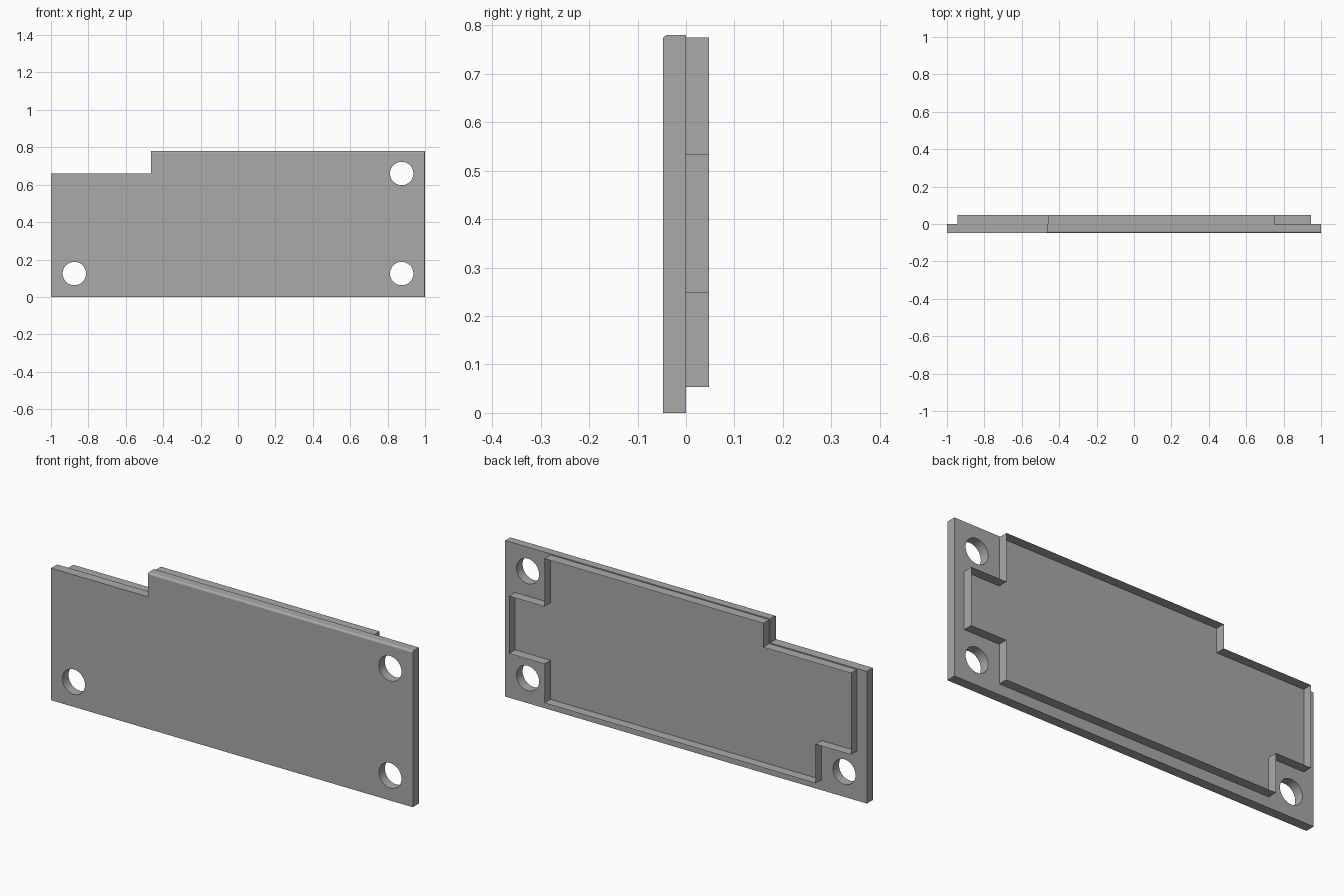
import bpy, bmesh, math

if "Cube" in bpy.data.objects:
    bpy.data.objects.remove(bpy.data.objects["Cube"], do_unlink=True)

THICK = 0.048     # depth of the plate, and of the rim behind it
WALL = 0.045      # width of the rim wall

grey = bpy.data.materials.new("plain grey")
grey.use_nodes = True
grey.diffuse_color = (0.4, 0.4, 0.4, 1)
grey.node_tree.nodes["Principled BSDF"].inputs["Base Color"].default_value = grey.diffuse_color


def outline_face(bm, points, y):
    """Flat face from an (x, z) outline at depth y."""
    return bm.faces.new([bm.verts.new((x, y, z)) for x, z in points])


def extrude_back(bm, depth):
    """Thicken all faces towards the back."""
    result = bmesh.ops.extrude_face_region(bm, geom=bm.faces[:], use_keep_orig=True)
    moved = [g for g in result["geom"] if isinstance(g, bmesh.types.BMVert)]
    bmesh.ops.translate(bm, verts=moved, vec=(0, depth, 0))
    bmesh.ops.recalc_face_normals(bm, faces=bm.faces[:])


def make_object(bm, name):
    mesh = bpy.data.meshes.new(name)
    bm.to_mesh(mesh)
    bm.free()
    mesh.materials.append(grey)
    obj = bpy.data.objects.new(name, mesh)
    bpy.context.collection.objects.link(obj)
    return obj


def activate(obj):
    bpy.ops.object.select_all(action='DESELECT')
    obj.select_set(True)
    bpy.context.view_layer.objects.active = obj


def round_front_edge(bm, radius, test):
    """Round the front edges whose two ends pass the test."""
    edges = [e for e in bm.edges
             if all(v.co.y < -THICK + 0.001 and test(v.co) for v in e.verts)]
    bmesh.ops.bevel(bm, geom=edges, offset=radius, segments=5, profile=0.5, affect='EDGES')


# Front plate with a notched corner and rounded top edge
bm = bmesh.new()
outline_face(bm, [(-1, 0), (1, 0), (1, 0.78), (-0.465, 0.78),
                  (-0.465, 0.66), (-1, 0.66)], -THICK)
extrude_back(bm, THICK)
round_front_edge(bm, 0.01, lambda c: c.z > 0.775)
round_front_edge(bm, 0.004, lambda c: c.x > 0.999)
plate = make_object(bm, "front_plate")

# Screw holes
for x, z in [(-0.875, 0.125), (0.875, 0.125), (0.875, 0.66)]:
    bpy.ops.mesh.primitive_cylinder_add(vertices=48, radius=0.0625, depth=0.3,
                                        location=(x, 0, z),
                                        rotation=(math.pi / 2, 0, 0))
    cutter = bpy.context.object
    cutter.name = "hole_cutter"
    cutter.hide_render = True
    cutter.data.materials.append(grey)
    activate(plate)
    cut = plate.modifiers.new("hole", 'BOOLEAN')
    cut.operation = 'DIFFERENCE'
    cut.object = cutter
    cut.solver = 'EXACT'
    bpy.ops.object.modifier_apply(modifier=cut.name)
    bpy.data.objects.remove(cutter, do_unlink=True)

activate(plate)
bpy.ops.object.shade_smooth_by_angle(angle=math.radians(30))
weighted = plate.modifiers.new("even shading", 'WEIGHTED_NORMAL')
weighted.keep_sharp = True

# Raised rim on the back, stepping around the holes and the notch
bm = bmesh.new()
inner = outline_face(bm, [
    (-0.75, 0.053), (0.75, 0.053), (0.75, 0.248), (0.945, 0.248),
    (0.945, 0.535), (0.75, 0.535), (0.75, 0.775), (-0.46, 0.775),
    (-0.46, 0.655), (-0.945, 0.655), (-0.945, 0.248), (-0.75, 0.248)], -0.004)
bmesh.ops.inset_region(bm, faces=[inner], thickness=WALL,
                       use_boundary=True, use_even_offset=True)
bmesh.ops.delete(bm, geom=[inner], context='FACES')
extrude_back(bm, THICK + 0.004)
make_object(bm, "back_rim")
